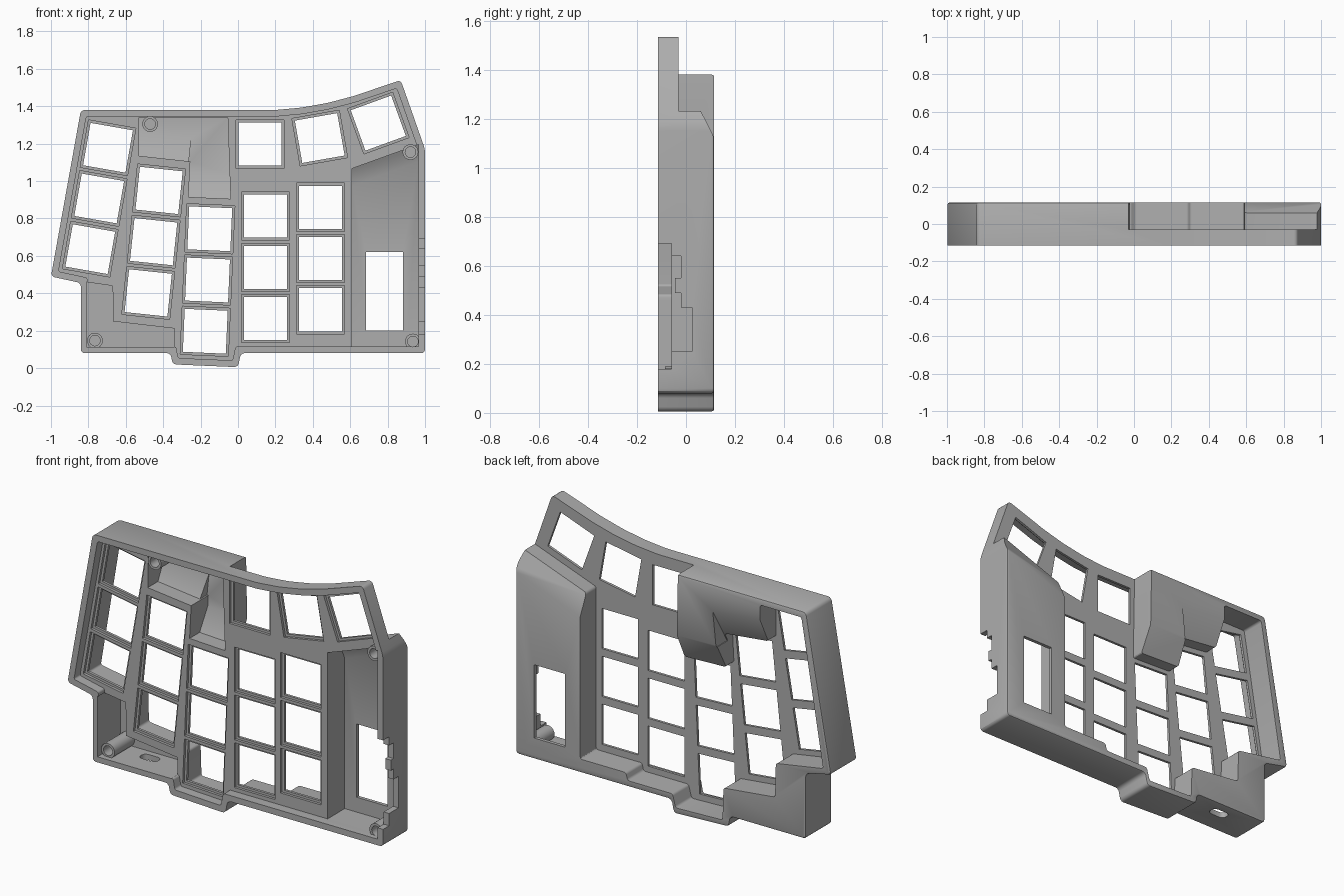
import bpy, bmesh, math
from mathutils import Matrix, Vector

if "Cube" in bpy.data.objects:
    bpy.data.objects.remove(bpy.data.objects["Cube"])

BACK, FRONT, PLATE_BACK, PLATE_FRONT = 0.115, -0.115, -0.03, -0.06
OUT = 0.3          # overshoot of cutters
WALL = 0.02


def prism(name, polys, lo, hi, matrix=Matrix(), rounding=0, edge=0):
    """Extrude (x, z) polygons along y, with rounded corners and a soft back edge."""
    bm = bmesh.new()
    for poly in polys:
        bm.faces.new([bm.verts.new((x, lo, z)) for x, z in poly])
    if rounding:
        bmesh.ops.bevel(bm, geom=bm.verts[:], offset=rounding, segments=3,
                        profile=0.5, affect='VERTICES')
    new = bmesh.ops.extrude_face_region(bm, geom=bm.faces[:])["geom"]
    for v in new:
        if isinstance(v, bmesh.types.BMVert):
            v.co.y = hi
    bmesh.ops.recalc_face_normals(bm, faces=bm.faces[:])
    if edge:
        rim = [e for e in bm.edges if all(v.co.y > hi - 0.001 for v in e.verts)]
        bmesh.ops.bevel(bm, geom=rim, offset=edge, segments=2, profile=0.5, affect='EDGES')
    bm.transform(matrix)
    mesh = bpy.data.meshes.new(name)
    bm.to_mesh(mesh)
    bm.free()
    ob = bpy.data.objects.new(name, mesh)
    bpy.context.collection.objects.link(ob)
    return ob


def combine(target, tool, operation='DIFFERENCE'):
    mod = target.modifiers.new("cut", 'BOOLEAN')
    mod.operation, mod.solver, mod.object = operation, 'EXACT', tool
    bpy.context.view_layer.update()
    deps = bpy.context.evaluated_depsgraph_get()
    mesh = bpy.data.meshes.new_from_object(target.evaluated_get(deps))
    target.modifiers.clear()
    target.data = mesh
    bpy.data.objects.remove(tool)


def inset(poly, d):
    pts = [Vector(p) for p in poly]
    result = []
    for i, p in enumerate(pts):
        a = (p - pts[i - 1]).normalized()
        b = (pts[(i + 1) % len(pts)] - p).normalized()
        n1, n2 = Vector((-a.y, a.x)), Vector((-b.y, b.x))
        result.append(p + (n1 + n2) * d / (1 + n1.dot(n2)))
    return result


def rect(x0, x1, z0, z1):
    return [(x0, z0), (x1, z0), (x1, z1), (x0, z1)]


def square(x, z, size, degrees):
    r = size / math.sqrt(2)
    return [(x + r * math.cos(math.radians(degrees + a)),
             z + r * math.sin(math.radians(degrees + a))) for a in (45, 135, 225, 315)]


def circle(x, z, r, n=24):
    return [(x + r * math.cos(i * math.tau / n), z + r * math.sin(i * math.tau / n))
            for i in range(n)]


def wedge(x, z, half, tilt, profile, shift=0):
    """Sloping cutter, (y, z) profile swept along a tilted x axis."""
    m = (Matrix.Translation((x, -shift, z)) @ Matrix.Rotation(math.radians(-tilt), 4, 'Y')
         @ Matrix.Rotation(math.radians(90), 4, 'Z'))
    return prism("wedge", [profile], -half, half, m)


# Outer shell
outline = [(-1, .49), (-.84, .455), (-.84, .08), (-.36, .08), (-.35, .02), (0, .005),
           (.015, .08), (1, .08), (1, 1.17), (.87, 1.54), (.62, 1.455), (.48, 1.418),
           (.34, 1.393), (.2, 1.38), (-.84, 1.38)]
case = prism("keyboard_case", [outline], FRONT, BACK, rounding=.02, edge=.01)
combine(case, prism("front_recess", [inset(outline, .035)], -OUT, PLATE_FRONT, rounding=.01))

# Open well above the key plate, leaving rim, controller tower and raised corners
well = [(-.812, 1.345), (-.95, .515), (-.65, .465), (-.645, .27), (-.318, .235),
        (-.312, .05), (-.015, .04), (.005, .115), (.29, .115), (.3, .158), (.59, .158),
        (.59, 1.09), (1.2, 1.312), (1.2, 1.7), (-.035, 1.7), (-.02, .88), (-.283, .89),
        (-.273, 1.08), (-.55, 1.11), (-.55, 1.345)]
combine(case, prism("key_well", [well], PLATE_BACK, OUT, rounding=.012))

# Sloped ends of the tower and of the two stepped tongues
top_slope = [(.045, .03), (.165, -.21), (.165, .03)]
tongue_slope = [(.015, -.05), (.165, .25), (.165, -.05)]
tower_slope = (.79, 1.163, .3, 20, top_slope)
left_tongue = (-.42, 1.095, .155, -6, tongue_slope)
right_tongue = (-.15, .885, .145, -2, tongue_slope)
for slope in (tower_slope, left_tongue, right_tongue):
    combine(case, wedge(*slope))

# Hollow interiors of the tower and raised corners
tower = [(.61, .115), (.965, .115), (.965, 1.195), (.61, 1.067)]
bridge = [(-.53, 1.135), (-.255, 1.105), (-.265, .915), (-.04, .905), (-.055, 1.34),
          (-.53, 1.34)]
corner = [(-.81, .46), (-.67, .44), (-.668, .25), (-.34, .212), (-.34, .112), (-.81, .112)]
for poly, slopes in ((tower, [tower_slope]), (bridge, [left_tongue, right_tongue]),
                     (corner, [])):
    hollow = prism("hollow", [poly], -OUT, BACK - WALL)
    for slope in slopes:
        combine(hollow, wedge(*slope, shift=.022))
    combine(case, hollow)

# Key openings: (x, z, tilt), each with a shallow surround and a through hole
keys = [(-.695, 1.178, -10), (-.742, .907, -10), (-.79, .636, -10),
        (.117, 1.197, 0), (.437, 1.23, 10), (.75, 1.31, 20)]
for x, z, step, tilt in ((-.422, .95, -.029, -6), (-.151, .745, -.012, -2.5),
                         (.147, .813, 0, 0), (.44, .86, 0, 0)):
    keys += [(x + step * i, z - .274 * i, tilt) for i in range(3)]
for size, depth in ((.257, -.045), (.23, 0)):
    combine(case, prism("key_cut", [square(x, z, size, t) for x, z, t in keys], -OUT, depth))

# Display window in the tower
combine(case, prism("window", [rect(.685, .882, .2, .62)], .04, OUT))

# Connector and switch openings in the side wall
for z0, z1, depth in ((.18, .69, -.06), (.25, .43, .025), (.42, .49, -.02),
                      (.48, .56, -.045), (.55, .64, -.02)):
    combine(case, prism("side_port", [rect(.94, 1.1, z0, z1)], -OUT, depth))

# Slot in the bottom wall
slot = (Matrix.Translation((-.58, .03, 0)) @ Matrix.Rotation(math.radians(90), 4, 'X'))
combine(case, prism("bottom_slot", [rect(-.055, .055, -.03, .03)], 0, .2, slot, rounding=.025))

# Screw bosses with blind holes
screws = [(-.47, 1.305), (.922, 1.155), (-.765, .147), (.935, .142)]
for x, z in screws:
    combine(case, prism("boss", [circle(x, z, .042)], -.085, .06 if z > 1 else .1), 'UNION')
combine(case, prism("screw_holes", [circle(x, z, .028) for x, z in screws], -OUT, .01))

# Single matte grey
grey = bpy.data.materials.new("matte_grey")
grey.use_nodes = True
colour = (.42, .42, .42, 1)
grey.diffuse_color = colour
grey.node_tree.nodes["Principled BSDF"].inputs["Base Color"].default_value = colour
case.data.materials.clear()
case.data.materials.append(grey)
for p in case.data.polygons:
    p.material_index = 0

bpy.ops.object.select_all(action='DESELECT')
case.select_set(True)
bpy.context.view_layer.objects.active = case
bpy.ops.object.shade_smooth_by_angle(angle=math.radians(30))
